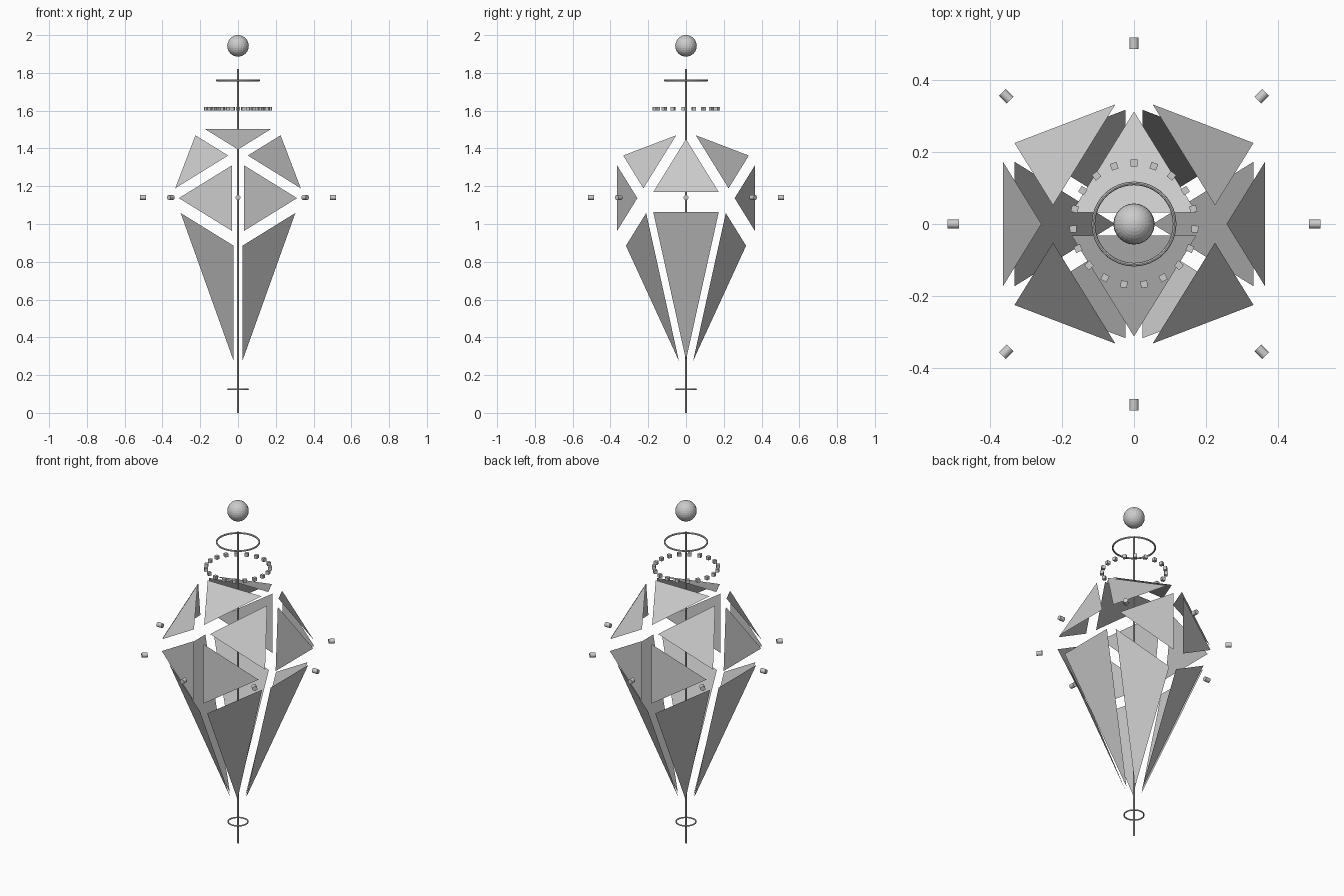
import bpy
import math
from mathutils import Vector

if "Cube" in bpy.data.objects:
    bpy.data.objects.remove(bpy.data.objects["Cube"])

PHI = (1 + 5 ** 0.5) / 2
CENTRE = Vector((0, 0, 1.137))
U = 0.1735          # half edge length of the icosahedron
PUSH = 0.09         # how far each shard floats outward


def name(label):
    bpy.context.object.name = label
    return bpy.context.object


def smooth(ob):
    bpy.ops.object.shade_smooth_by_angle(angle=math.radians(40))


# Edge-up icosahedron points, with the bottom edge drawn into one deep tip
pts = {}
for a in (-1, 1):
    pts['top', a] = Vector((a, 0, PHI)) * U
    for b in (-1, 1):
        pts['side', a, b] = Vector((a * PHI, b, 0)) * U
        pts['mid', a, b] = Vector((0, a * PHI, b)) * U
tip = Vector((0, 0, -0.784))

tris = []
for a in (-1, 1):
    tl, tr = pts['top', -1], pts['top', 1]
    tris.append((tl, tr, pts['mid', a, 1]))
    tris.append((pts['top', a], pts['side', a, -1], pts['side', a, 1]))
    tris.append((pts['side', a, -1], pts['side', a, 1], tip))
    for b in (-1, 1):
        side, hi, lo = pts['side', a, b], pts['mid', b, 1], pts['mid', b, -1]
        tris += [(pts['top', a], side, hi), (side, hi, lo), (side, lo, tip)]

# Thin floating shards, each pushed out from the centre
for i, tri in enumerate(tris):
    mid = (tri[0] + tri[1] + tri[2]) / 3
    off = mid.normalized() * PUSH + CENTRE
    if (tri[1] - tri[0]).cross(tri[2] - tri[0]).dot(mid) < 0:
        tri = tri[::-1]
    me = bpy.data.meshes.new(f"shard_{i + 1}")
    me.from_pydata([p + off for p in tri], [], [(0, 1, 2)])
    bpy.context.collection.objects.link(bpy.data.objects.new(me.name, me))

# Central rod
bpy.ops.mesh.primitive_cylinder_add(vertices=12, radius=0.005, depth=1.82, location=(0, 0, 0.91))
smooth(name("central_rod"))

# Orb at the top
bpy.ops.mesh.primitive_uv_sphere_add(segments=24, ring_count=16, radius=0.057, location=(0, 0, 1.943))
name("top_orb")

# Halo rings
for label, z, big, small in (("upper_ring", 1.76, 0.113, 0.005), ("lower_ring", 0.125, 0.053, 0.004)):
    bpy.ops.mesh.primitive_torus_add(major_segments=48, minor_segments=8, major_radius=big,
                                     minor_radius=small, location=(0, 0, z))
    smooth(name(label))

# Circle of small cubes
for i in range(19):
    t = math.pi / 2 + i * math.tau / 19
    bpy.ops.mesh.primitive_cube_add(size=0.019, location=(0.17 * math.cos(t), 0.17 * math.sin(t), 1.611),
                                    rotation=(0, 0, t))
    name(f"orbit_cube_{i + 1}")

# Eight radial pegs around the waist
for i in range(8):
    t = i * math.tau / 8
    bpy.ops.mesh.primitive_cylinder_add(vertices=16, radius=0.013, depth=0.031,
                                        location=(0.503 * math.cos(t), 0.503 * math.sin(t), 1.14),
                                        rotation=(0, math.pi / 2, t))
    smooth(name(f"waist_peg_{i + 1}"))
